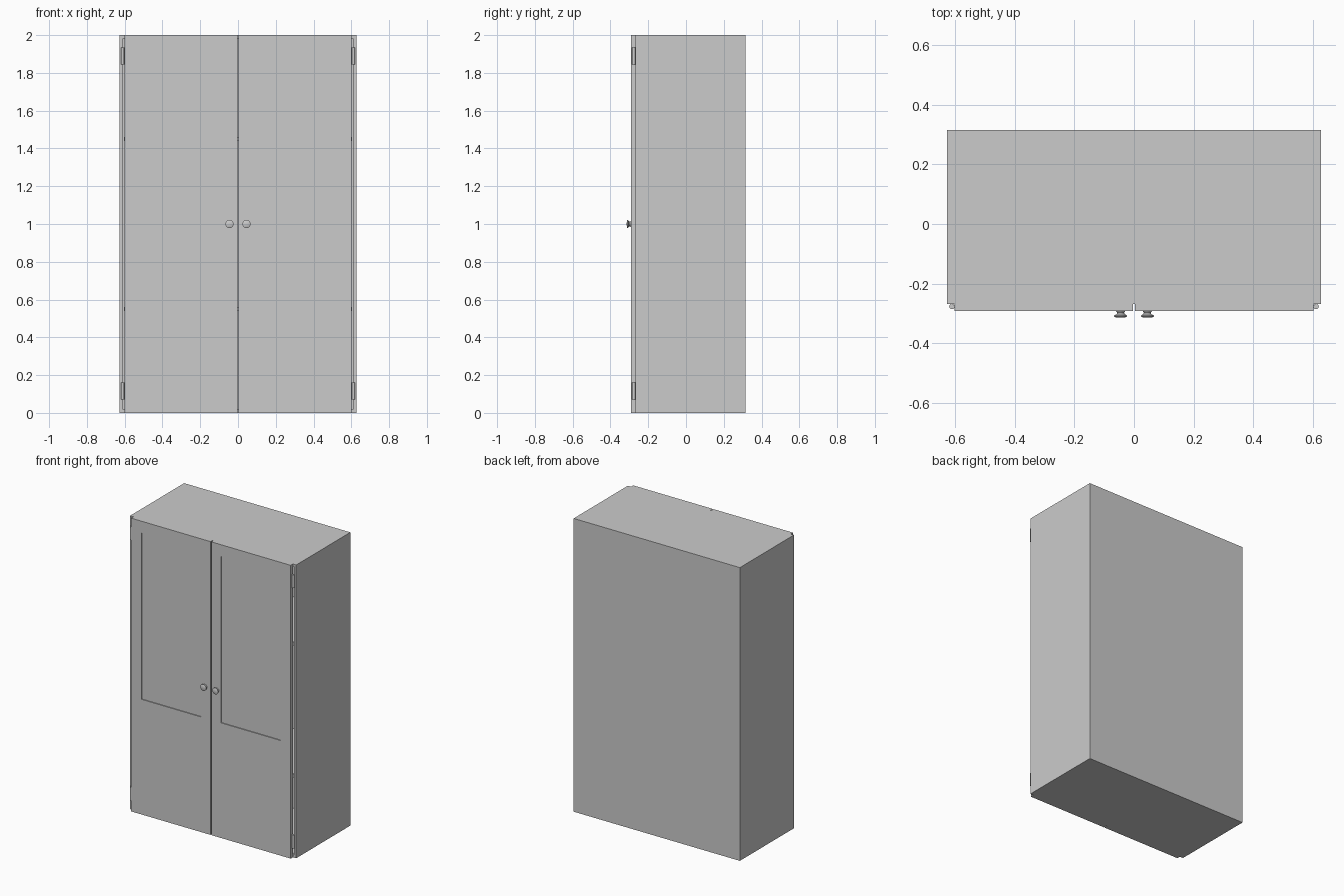
import bpy, bmesh, math
from mathutils import Matrix

if "Cube" in bpy.data.objects:
    bpy.data.objects.remove(bpy.data.objects["Cube"])

BACK, FRONT, DOOR_FRONT = 0.315, -0.268, -0.292
HALF_W, WALL = 0.627, 0.024


def make_object(name, bm):
    bmesh.ops.recalc_face_normals(bm, faces=bm.faces)
    me = bpy.data.meshes.new(name)
    bm.to_mesh(me)
    bm.free()
    ob = bpy.data.objects.new(name, me)
    bpy.context.collection.objects.link(ob)
    return ob


def box(name, x0, x1, y0, y1, z0, z1):
    bm = bmesh.new()
    m = Matrix.Translation(((x0 + x1) / 2, (y0 + y1) / 2, (z0 + z1) / 2)) \
        @ Matrix.Diagonal((x1 - x0, y1 - y0, z1 - z0, 1))
    bmesh.ops.create_cube(bm, size=1, matrix=m)
    return make_object(name, bm)


def smooth(ob):
    bpy.ops.object.select_all(action='DESELECT')
    ob.select_set(True)
    bpy.context.view_layer.objects.active = ob
    bpy.ops.object.shade_smooth_by_angle(angle=math.radians(35))


# Carcass: a solid block with its open front hollowed by inset and extrusion
carcass = box("carcass", -HALF_W, HALF_W, FRONT, BACK, 0, 2)
bm = bmesh.new()
bm.from_mesh(carcass.data)
face = min(bm.faces, key=lambda f: f.calc_center_median().y)
bmesh.ops.inset_region(bm, faces=[face], thickness=WALL)
res = bmesh.ops.extrude_face_region(bm, geom=[face])
verts = [g for g in res["geom"] if isinstance(g, bmesh.types.BMVert)]
bmesh.ops.translate(bm, verts=verts, vec=(0, BACK - FRONT - WALL, 0))
if face.is_valid:
    bmesh.ops.delete(bm, geom=[face], context='FACES_ONLY')
bmesh.ops.recalc_face_normals(bm, faces=bm.faces)
bm.to_mesh(carcass.data)
bm.free()

# Inner shelves
for i, z in enumerate((0.55, 1.45)):
    box(f"shelf_{i + 1}", -HALF_W + WALL, HALF_W - WALL,
        FRONT + 0.01, BACK - WALL, z - 0.01, z + 0.01)


def door(name, side):
    # Four-by-four grid of the front, with the upper panel cell recessed
    xs, zs = (0.003, 0.075, 0.525, 0.602), (0, 0.785, 1.92, 2.0)
    bm = bmesh.new()
    v = [[bm.verts.new((side * x, DOOR_FRONT, z)) for x in xs] for z in zs]
    for r in range(3):
        for c in range(3):
            f = bm.faces.new((v[r][c], v[r][c + 1], v[r + 1][c + 1], v[r + 1][c]))
            if (r, c) == (1, 1):
                panel = f
    # Door thickness
    edges = [e for e in bm.edges if e.is_boundary]
    res = bmesh.ops.extrude_edge_only(bm, edges=edges)
    nv = [g for g in res["geom"] if isinstance(g, bmesh.types.BMVert)]
    bmesh.ops.translate(bm, verts=nv, vec=(0, FRONT - DOOR_FRONT, 0))
    bmesh.ops.holes_fill(bm, edges=[e for e in bm.edges if e.is_boundary], sides=0)
    # Recessed panel
    res = bmesh.ops.extrude_discrete_faces(bm, faces=[panel])
    bmesh.ops.translate(bm, verts=res["faces"][0].verts[:], vec=(0, 0.006, 0))
    return make_object(name, bm)


def knob(name, x):
    # Turned profile: radius, distance out from the door
    profile = ((0.016, 0), (0.012, 0.005), (0.013, 0.010), (0.022, 0.015),
               (0.022, 0.018), (0.016, 0.021), (0, 0.0225))
    bm = bmesh.new()
    pts = [bm.verts.new((x + r, DOOR_FRONT - d, 1)) for r, d in profile]
    edges = [bm.edges.new(p) for p in zip(pts, pts[1:])]
    bmesh.ops.spin(bm, geom=pts + edges, cent=(x, 0, 1), axis=(0, 1, 0),
                   angle=math.tau, steps=24, use_duplicate=False)
    bmesh.ops.remove_doubles(bm, verts=bm.verts, dist=1e-5)
    smooth(make_object(name, bm))


def hinge(name, x, z):
    bm = bmesh.new()
    bmesh.ops.create_cone(bm, cap_ends=True, segments=16, radius1=0.009,
                          radius2=0.009, depth=0.09,
                          matrix=Matrix.Translation((x, -0.277, z)))
    smooth(make_object(name, bm))


# Doors, knobs and hinges on both sides
for label, s in (("left", -1), ("right", 1)):
    door(f"{label}_door", s)
    knob(f"{label}_knob", s * 0.045)
    hinge(f"{label}_upper_hinge", s * 0.611, 1.89)
    hinge(f"{label}_lower_hinge", s * 0.611, 0.115)
